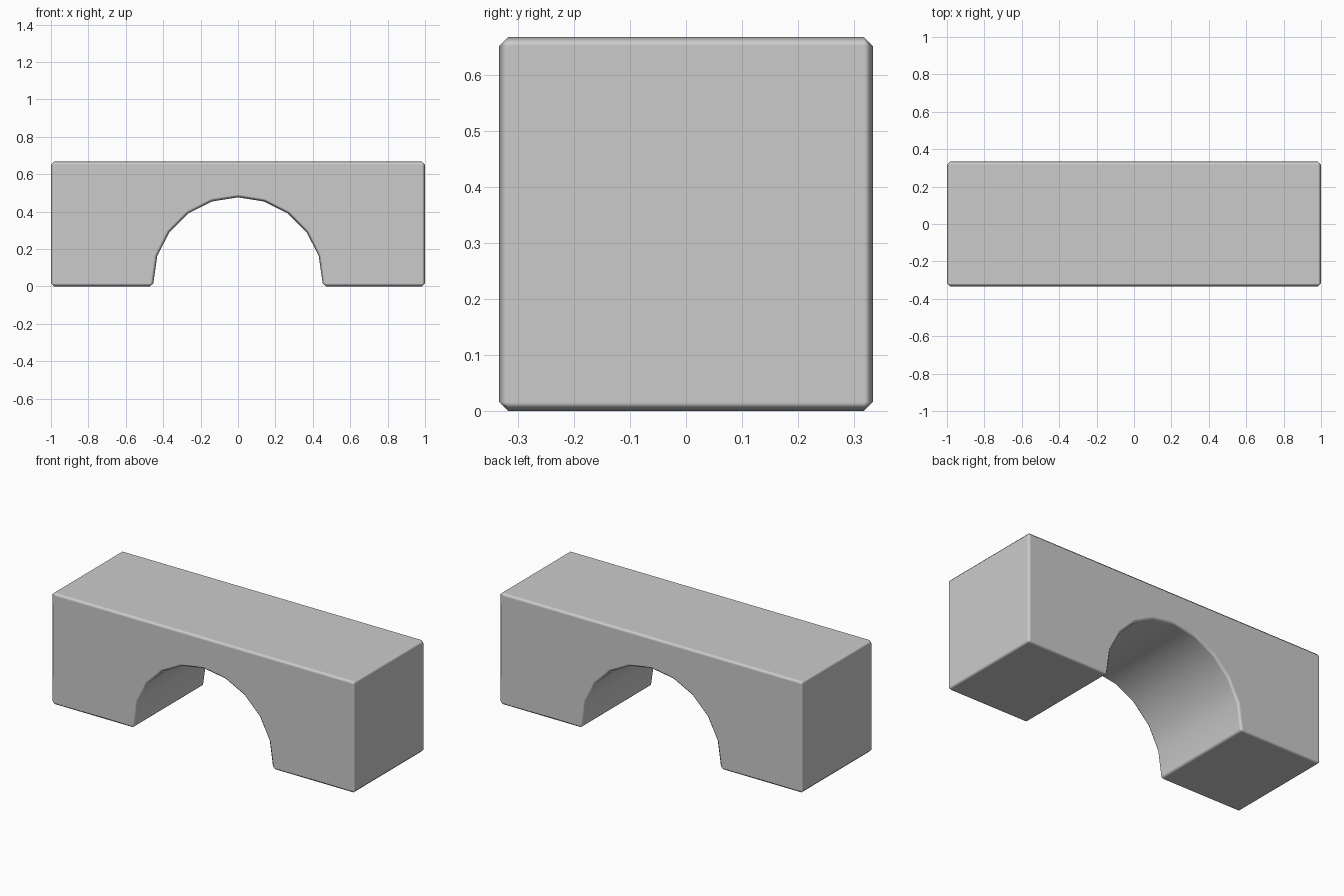
import bpy
import bmesh
import math

if "Cube" in bpy.data.objects:
    bpy.data.objects.remove(bpy.data.objects["Cube"])

W, H, D = 1.0, 0.667, 0.3333      # half length, height, half depth
R, CZ, STEPS = 0.454, 0.022, 10   # arch radius, centre height, facets
BEVEL = 0.016

# Front outline: block with a faceted arch cut out of the underside
profile = [(-W, 0), (-W, H), (W, H), (W, 0), (R + 0.001, 0)]
for i in range(1, STEPS):
    a = math.pi * i / STEPS
    profile.append((R * math.cos(a), CZ + R * math.sin(a)))
profile.append((-R - 0.001, 0))

# Extrude the outline through the depth
bm = bmesh.new()
face = bm.faces.new([bm.verts.new((x, -D, z)) for x, z in profile])
ext = bmesh.ops.extrude_face_region(bm, geom=[face])
bmesh.ops.translate(bm, vec=(0, 2 * D, 0),
                    verts=[g for g in ext["geom"] if isinstance(g, bmesh.types.BMVert)])
bmesh.ops.recalc_face_normals(bm, faces=bm.faces)
for f in bm.faces:
    f.smooth = True

mesh = bpy.data.meshes.new("arch_block")
bm.to_mesh(mesh)
bm.free()
block = bpy.data.objects.new("arch_block", mesh)
bpy.context.collection.objects.link(block)

# Narrow chamfer on the sharp edges, with flat-looking main faces
bevel = block.modifiers.new("edge_chamfer", "BEVEL")
bevel.width = BEVEL
bevel.segments = 1
bevel.limit_method = "ANGLE"
bevel.angle_limit = math.radians(40)
bevel.harden_normals = True
